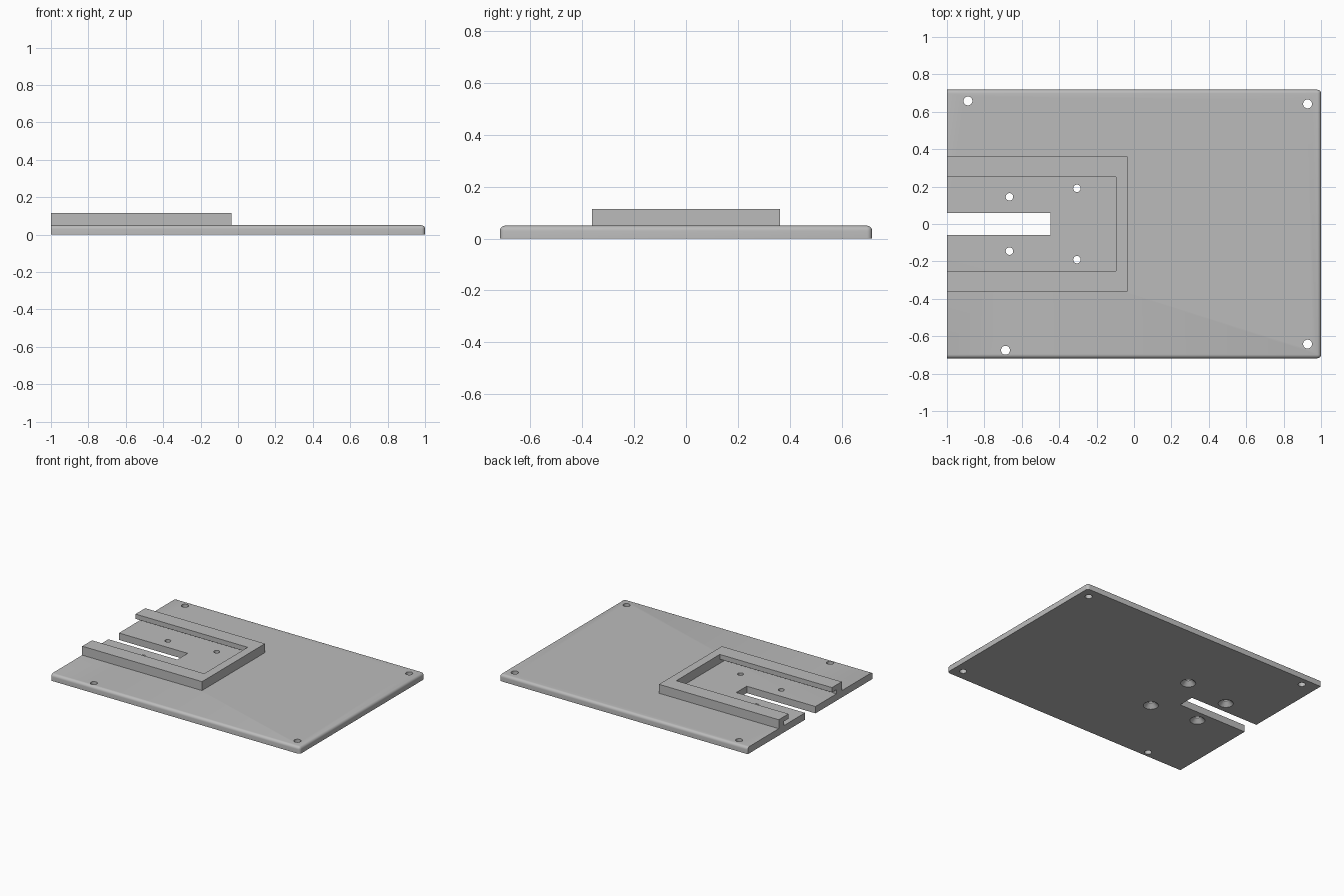
import bpy
import bmesh
from mathutils import Matrix

if "Cube" in bpy.data.objects:
    bpy.data.objects.remove(bpy.data.objects["Cube"], do_unlink=True)

grey = bpy.data.materials.new("plain grey")
grey.use_nodes = True
colour = (0.5, 0.5, 0.5, 1)
grey.diffuse_color = colour
grey.node_tree.nodes["Principled BSDF"].inputs["Base Color"].default_value = colour

HALF_Y, PLATE_TOP, RAIL_TOP, FILLET = 0.718, 0.05, 0.115, 0.02


def make_object(name, bm):
    bmesh.ops.recalc_face_normals(bm, faces=bm.faces)
    mesh = bpy.data.meshes.new(name)
    bm.to_mesh(mesh)
    bm.free()
    mesh.materials.append(grey)
    obj = bpy.data.objects.new(name, mesh)
    bpy.context.collection.objects.link(obj)
    return obj


def box_mesh(x0, x1, half_y, z0, z1):
    bm = bmesh.new()
    bmesh.ops.create_cube(bm, size=1)
    for v in bm.verts:
        v.co.x = x1 if v.co.x > 0 else x0
        v.co.y = half_y if v.co.y > 0 else -half_y
        v.co.z = z1 if v.co.z > 0 else z0
    return bm


def cone(name, x, y, z0, z1, r0, r1):
    bm = bmesh.new()
    bmesh.ops.create_cone(bm, cap_ends=True, segments=32, radius1=r0, radius2=r1,
                          depth=z1 - z0, matrix=Matrix.Translation((x, y, (z0 + z1) / 2)))
    return make_object(name, bm)


def cut(target, cutter):
    cutter.hide_render = True
    mod = target.modifiers.new("cut", 'BOOLEAN')
    mod.operation = 'DIFFERENCE'
    mod.solver = 'EXACT'
    mod.object = cutter
    bpy.ops.object.select_all(action='DESELECT')
    bpy.context.view_layer.objects.active = target
    target.select_set(True)
    bpy.ops.object.modifier_apply(modifier=mod.name)
    bpy.data.objects.remove(cutter, do_unlink=True)


# Base plate: rounded upper rim and corners, square on the open end
bm = box_mesh(-1, 1, HALF_Y, 0, PLATE_TOP)
rim = []
for e in bm.edges:
    a, b = (v.co for v in e.verts)
    mid = (a + b) / 2
    upper = mid.z > PLATE_TOP - 0.001 and mid.x > -0.5
    corner = mid.x > 0.99 and abs(a.z - b.z) > 0.01
    if upper or corner:
        rim.append(e)
bmesh.ops.bevel(bm, geom=rim, offset=FILLET, segments=5, profile=0.5, affect='EDGES')
base_plate = make_object("base_plate", bm)

# Open slot in the plate
cut(base_plate, make_object("slot_cutter", box_mesh(-1.1, -0.447, 0.06, -0.1, 0.2)))

# Mounting holes near the corners
for x, y in [(-0.888, 0.658), (0.928, 0.642), (0.928, -0.642), (-0.687, -0.675)]:
    cut(base_plate, cone("hole_cutter", x, y, -0.1, 0.2, 0.024, 0.024))

# Screw holes around the slot, countersunk from below
for x, y in [(-0.666, 0.145), (-0.305, 0.191)]:
    for side in (1, -1):
        cut(base_plate, cone("screw_cutter", x, side * y, -0.1, 0.2, 0.02, 0.02))
        cut(base_plate, cone("sink_cutter", x, side * y, -0.01, 0.03, 0.06, 0.02))

# U-shaped guide rail with an undercut groove along both sides
guide_rail = make_object("guide_rail", box_mesh(-1, -0.036, 0.362, PLATE_TOP, RAIL_TOP))
cut(guide_rail, make_object("pocket_cutter", box_mesh(-1.1, -0.097, 0.25, 0, 0.2)))
cut(guide_rail, make_object("groove_cutter", box_mesh(-1.1, -0.097, 0.302, 0, 0.08)))

bpy.ops.object.select_all(action='DESELECT')
bpy.context.view_layer.objects.active = base_plate
base_plate.select_set(True)
bpy.ops.object.shade_smooth_by_angle(angle=0.6)
